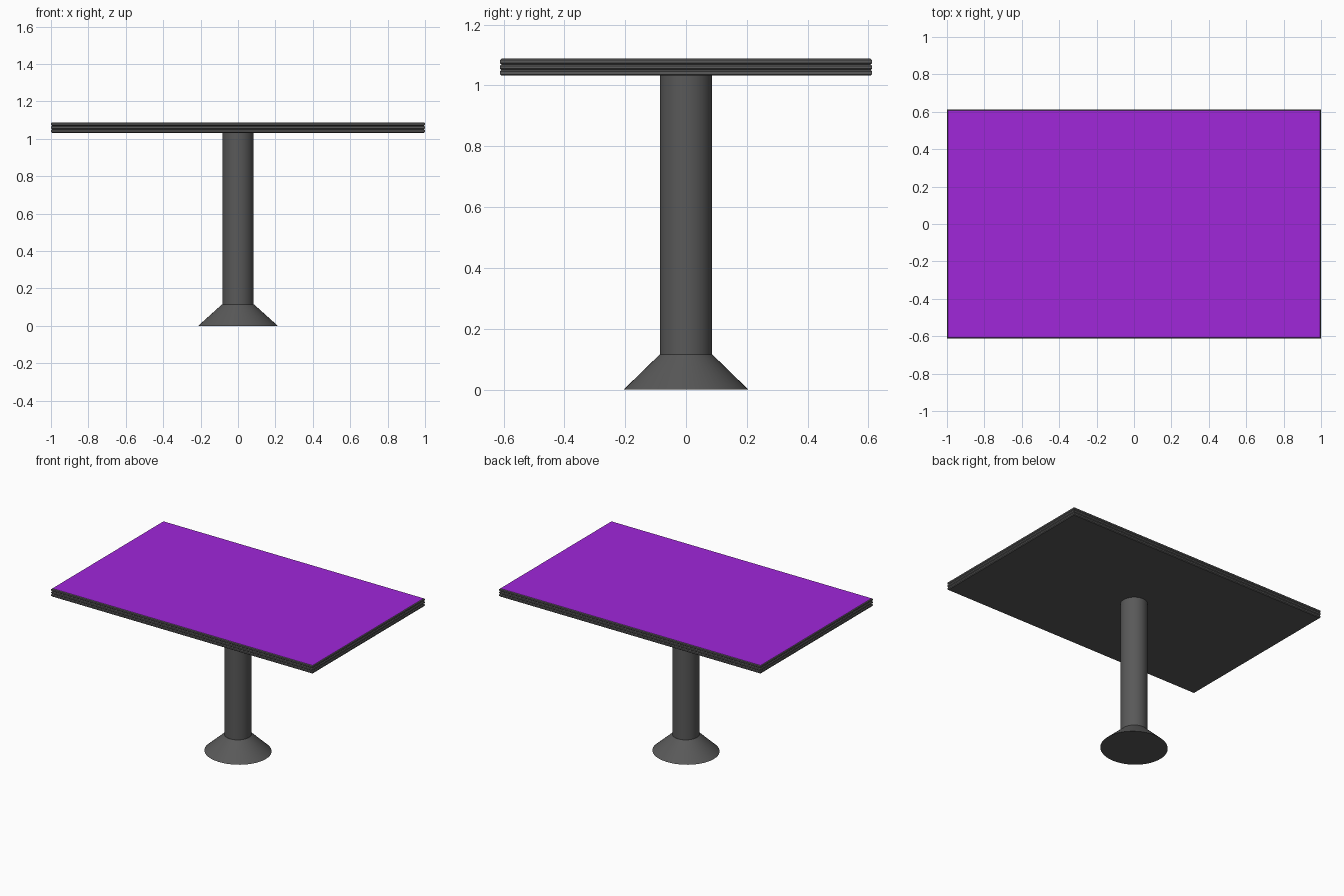
import bpy, bmesh, math

if "Cube" in bpy.data.objects:
    bpy.data.objects.remove(bpy.data.objects["Cube"])

HX, HY = 1.0, 0.612          # tabletop half sizes
Z0, Z1 = 1.032, 1.088        # tabletop underside and top


def finish(bm, name):
    bmesh.ops.recalc_face_normals(bm, faces=bm.faces)
    mesh = bpy.data.meshes.new(name)
    bm.to_mesh(mesh)
    bm.free()
    obj = bpy.data.objects.new(name, mesh)
    bpy.context.collection.objects.link(obj)
    return obj


def material(name, color):
    mat = bpy.data.materials.new(name)
    mat.diffuse_color = color
    mat.use_nodes = True
    mat.node_tree.nodes["Principled BSDF"].inputs["Base Color"].default_value = mat.diffuse_color
    return mat


def loft(rings, name):
    """Skin a stack of equal-length closed rings and cap both ends."""
    bm = bmesh.new()
    loops = [[bm.verts.new(p) for p in ring] for ring in rings]
    for a, b in zip(loops, loops[1:]):
        n = len(a)
        for i in range(n):
            j = (i + 1) % n
            bm.faces.new((a[i], a[j], b[j], b[i]))
    bm.faces.new(loops[0][::-1])
    bm.faces.new(loops[-1])
    return finish(bm, name)


def rectangle(inset, z):
    x, y = HX - inset, HY - inset
    return [(-x, -y, z), (x, -y, z), (x, y, z), (-x, y, z)]


def ellipse(rx, ry, z, n=48):
    return [(rx * math.cos(2 * math.pi * i / n),
             ry * math.sin(2 * math.pi * i / n), z) for i in range(n)]


dark = material("dark_grey", (0.1, 0.1, 0.1, 1))
purple = material("purple", (0.35, 0.02, 0.7, 1))

# tabletop: three ridges with grooves between them around the edge
layer = (Z1 - Z0) / 3
rings = []
for k in range(3):
    z = Z0 + k * layer
    for inset, t in ((0.005, 0.0), (0.0, 0.25), (0.0, 0.75), (0.005, 1.0)):
        if k and t == 0.0:
            continue
        rings.append(rectangle(inset, z + t * layer))
top = loft(rings, "tabletop")
top.data.materials.append(dark)
top.data.materials.append(purple)
for f in top.data.polygons:
    if f.normal.z > 0.9:
        f.material_index = 1

# pedestal column and flared foot
column = loft([ellipse(0.084, 0.086, 0.1), ellipse(0.084, 0.086, Z0 + 0.005)], "column")
foot = loft([ellipse(0.213, 0.205, 0.0), ellipse(0.085, 0.087, 0.115)], "foot")
for obj in (column, foot):
    obj.data.materials.append(dark)
    bpy.ops.object.select_all(action='DESELECT')
    obj.select_set(True)
    bpy.context.view_layer.objects.active = obj
    bpy.ops.object.shade_smooth_by_angle(angle=math.radians(30))
